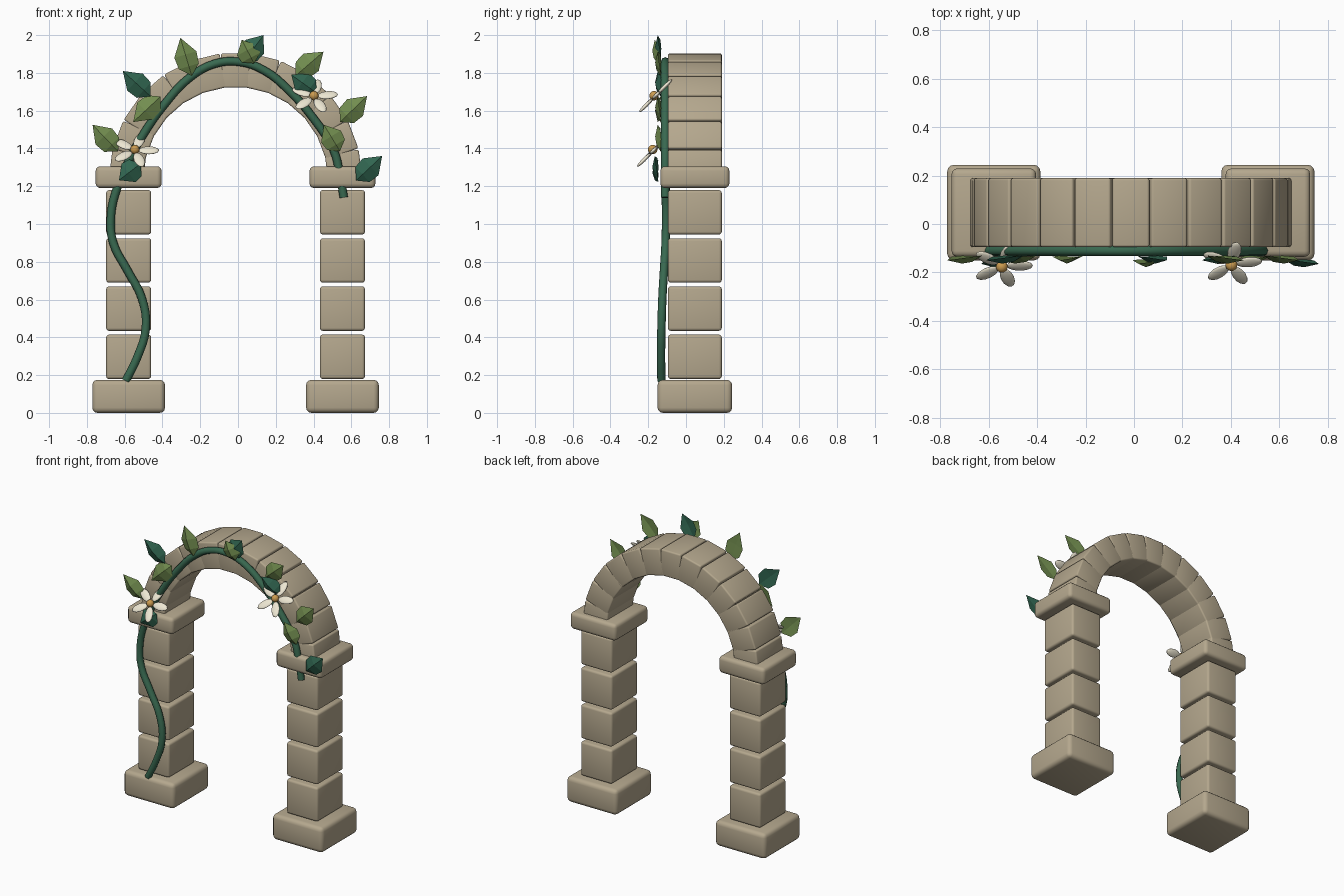
import bpy, bmesh, math
from mathutils import Vector, Matrix

if "Cube" in bpy.data.objects:
    bpy.data.objects.remove(bpy.data.objects["Cube"])

def material(name, rgb):
    m = bpy.data.materials.new(name)
    m.diffuse_color = (*rgb, 1)
    m.use_nodes = True
    m.node_tree.nodes["Principled BSDF"].inputs["Base Color"].default_value = m.diffuse_color
    return m

STONE = material("stone", (0.46, 0.39, 0.27))
VINE = material("vine_green", (0.04, 0.14, 0.08))
LIGHT = material("leaf_light", (0.17, 0.27, 0.08))
DARK = material("leaf_dark", (0.03, 0.13, 0.08))
PETAL = material("petal_cream", (0.85, 0.80, 0.65))
GOLD = material("flower_gold", (0.6, 0.33, 0.08))

def add(name, bm, mat, smooth=False):
    me = bpy.data.meshes.new(name)
    bm.to_mesh(me)
    bm.free()
    me.materials.append(mat)
    ob = bpy.data.objects.new(name, me)
    bpy.context.collection.objects.link(ob)
    for p in me.polygons:
        p.use_smooth = smooth
    return ob

def block(name, loc, size, bevel, angle=0.0):
    """Stone box with rounded edges, turned about the y axis."""
    bm = bmesh.new()
    bmesh.ops.create_cube(bm, size=1, matrix=Matrix.Diagonal((*size, 1)))
    bmesh.ops.bevel(bm, geom=bm.edges[:], offset=bevel, segments=3,
                    profile=0.5, affect='EDGES')
    bm.transform(Matrix.Translation(loc) @ Matrix.Rotation(angle, 4, 'Y'))
    ob = add(name, bm, STONE)
    bpy.ops.object.select_all(action='DESELECT')
    ob.select_set(True)
    bpy.context.view_layer.objects.active = ob
    bpy.ops.object.shade_smooth_by_angle(angle=math.radians(35))
    return ob

CX, CY = -0.013, 0.047

# Pillars: plinth, four stacked blocks and a capital on each side
for side, s in (("left", -1), ("right", 1)):
    x = CX + s * 0.566
    block(side + "_plinth", (x, CY, 0.0875), (0.385, 0.395, 0.175), 0.028)
    for i in range(4):
        block(f"{side}_pillar_block_{i + 1}", (x, CY, 0.297 + i * 0.255),
              (0.238, 0.285, 0.235), 0.015)
    block(side + "_capital", (x, CY, 1.248), (0.349, 0.365, 0.115), 0.024)

# Arch: thirteen stones whose inner ends overlap
N, ZC, R_IN, R_OUT = 13, 1.237, 0.485, 0.666
for i in range(N):
    a = math.radians(-90 + (i + 0.5) * 180 / N)
    r = (R_IN + R_OUT) / 2
    block(f"arch_stone_{i + 1}", (CX + r * math.sin(a), CY, ZC + r * math.cos(a)),
          (0.153, 0.285, R_OUT - R_IN), 0.01, a)

# Vine: tube climbing the left pillar and over the arch face
path = [(-0.594, -0.13, 0.17), (-0.535, -0.132, 0.29), (-0.488, -0.13, 0.45),
        (-0.51, -0.125, 0.61), (-0.583, -0.117, 0.75), (-0.662, -0.108, 0.905),
        (-0.672, -0.106, 1.05), (-0.64, -0.108, 1.19), (-0.58, -0.11, 1.33),
        (-0.51, -0.11, 1.46), (-0.388, -0.11, 1.635), (-0.256, -0.11, 1.775),
        (-0.124, -0.11, 1.848), (0.008, -0.11, 1.858), (0.14, -0.11, 1.812),
        (0.272, -0.11, 1.705), (0.404, -0.11, 1.553), (0.505, -0.11, 1.394),
        (0.54, -0.11, 1.26), (0.56, -0.11, 1.14)]
cu = bpy.data.curves.new("vine", 'CURVE')
cu.dimensions = '3D'
cu.bevel_depth = 0.022
cu.bevel_resolution = 2
cu.resolution_u = 4
cu.use_fill_caps = True
sp = cu.splines.new('BEZIER')
sp.bezier_points.add(len(path) - 1)
for bp, p in zip(sp.bezier_points, path):
    bp.co = p
    bp.handle_left_type = bp.handle_right_type = 'AUTO'
cu.materials.append(VINE)
bpy.context.collection.objects.link(bpy.data.objects.new("vine", cu))

def leaf(name, base, tip, mat, y=-0.13):
    """Faceted leaf folded along its midrib, with a thin closed body."""
    b, t = Vector((base[0], y, base[1])), Vector((tip[0], y - 0.015, tip[1]))
    d = t - b
    side = d.cross(Vector((0, 1, 0))).normalized()
    bm = bmesh.new()
    vb, vt = bm.verts.new(b), bm.verts.new(t)
    def row(f, w, ridge):
        c = b + d * f
        return [bm.verts.new(c + side * k * w + Vector((0, dy, 0)))
                for k, dy in ((-1, 0.008), (0, -ridge), (1, 0.008), (0, 0.018 - ridge))]
    lo, hi = row(0.25, 0.055, 0.018), row(0.56, 0.061, 0.02)
    for i in range(4):
        j = (i + 1) % 4
        bm.faces.new((vb, lo[i], lo[j]))
        bm.faces.new((lo[i], hi[i], hi[j], lo[j]))
        bm.faces.new((hi[i], vt, hi[j]))
    bmesh.ops.recalc_face_normals(bm, faces=bm.faces[:])
    add(name, bm, mat)

# Leaves: base and tip in the front plane
leaves = [((-0.635, 1.385), (-0.77, 1.525), LIGHT), ((-0.462, 1.675), (-0.61, 1.81), DARK),
          ((-0.41, 1.675), (-0.555, 1.54), LIGHT), ((-0.245, 1.785), (-0.305, 1.985), LIGHT),
          ((0.03, 1.86), (0.135, 2.0), DARK), ((0.085, 1.85), (0.02, 1.975), LIGHT),
          ((0.305, 1.785), (0.452, 1.912), LIGHT), ((0.415, 1.695), (0.282, 1.79), DARK),
          ((0.54, 1.54), (0.683, 1.677), LIGHT), ((0.54, 1.385), (0.455, 1.525), LIGHT),
          ((0.625, 1.23), (0.763, 1.36), DARK), ((-0.515, 1.32), (-0.63, 1.232), DARK)]
for i, (b, t, m) in enumerate(leaves):
    leaf(f"leaf_{i + 1}", b, t, m, -0.15 if i in (5, 10, 11) else -0.135)

# Flowers: five flat petals round a small centre, tilted upward
for n, (loc, start) in enumerate((((-0.546, -0.172, 1.39), 0), ((0.402, -0.165, 1.675), 80))):
    place = Matrix.Translation(loc) @ Matrix.Rotation(math.radians(45), 4, 'X')
    for k in range(5):
        bm = bmesh.new()
        bmesh.ops.create_uvsphere(bm, u_segments=12, v_segments=8, radius=1)
        bm.transform(place @ Matrix.Rotation(math.radians(start + 72 * k), 4, 'Z')
                     @ Matrix.Translation((0.074, 0, 0))
                     @ Matrix.Diagonal((0.055, 0.028, 0.01, 1)))
        add(f"flower_{n + 1}_petal_{k + 1}", bm, PETAL, True)
    bm = bmesh.new()
    bmesh.ops.create_uvsphere(bm, u_segments=12, v_segments=8, radius=0.025)
    bm.transform(place @ Matrix.Translation((0, 0, 0.006)))
    add(f"flower_{n + 1}_centre", bm, GOLD, True)
